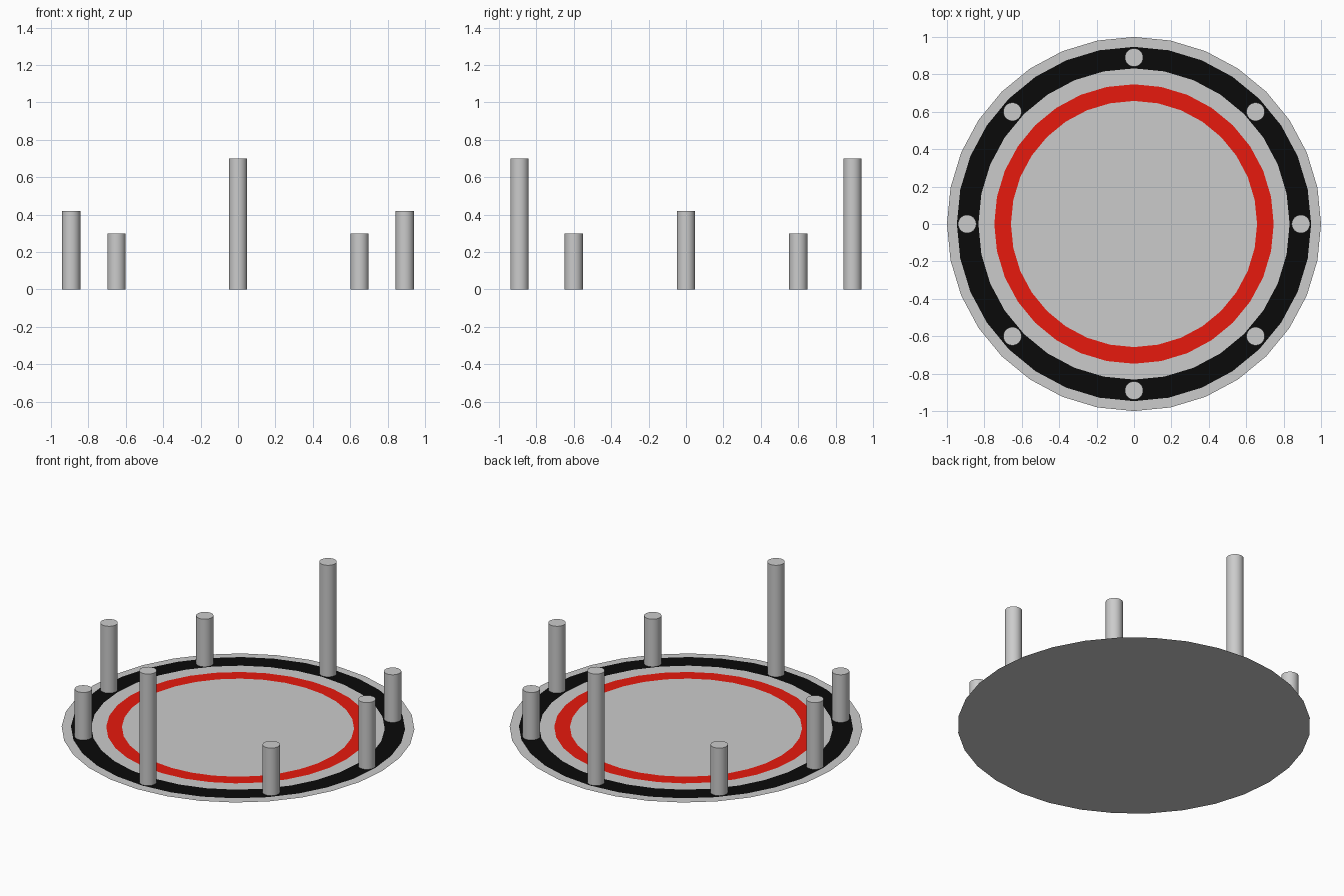
import bpy, bmesh
from math import sin, cos, tau, radians

if "Cube" in bpy.data.objects:
    bpy.data.objects.remove(bpy.data.objects["Cube"])

SIDES = 32


def circle(bm, radius, z):
    return [bm.verts.new((radius * cos(tau * i / SIDES), radius * sin(tau * i / SIDES), z))
            for i in range(SIDES)]


def finish(name, bm, color=None):
    mesh = bpy.data.meshes.new(name)
    bm.to_mesh(mesh)
    bm.free()
    obj = bpy.data.objects.new(name, mesh)
    bpy.context.collection.objects.link(obj)
    if color:
        mat = bpy.data.materials.new(name + "_paint")
        mat.diffuse_color = color
        mat.use_nodes = True
        mat.node_tree.nodes["Principled BSDF"].inputs["Base Color"].default_value = mat.diffuse_color
        mesh.materials.append(mat)
    return obj


def painted_ring(name, inner, outer, color):
    bm = bmesh.new()
    a, b = circle(bm, inner, 0.002), circle(bm, outer, 0.002)
    for i in range(SIDES):
        j = (i + 1) % SIDES
        bm.faces.new((a[i], b[i], b[j], a[j]))
    return finish(name, bm, color)


def post(name, x, y, height, radius=0.049):
    # open at the bottom, where it meets the disc
    bm = bmesh.new()
    a, b = circle(bm, radius, 0), circle(bm, radius, height)
    for i in range(SIDES):
        j = (i + 1) % SIDES
        bm.faces.new((a[i], a[j], b[j], b[i]))
    bm.faces.new(b)
    obj = finish(name, bm)
    obj.location = (x, y, 0)
    bpy.ops.object.select_all(action='DESELECT')
    obj.select_set(True)
    bpy.context.view_layer.objects.active = obj
    bpy.ops.object.shade_smooth_by_angle(angle=radians(30))


# Flat base disc
bm = bmesh.new()
bm.faces.new(circle(bm, 1.0, 0))
finish("base_disc", bm)

# Coloured bands on the disc
painted_ring("black_band", 0.832, 0.947, (0.003, 0.003, 0.003, 1))
painted_ring("red_band", 0.658, 0.747, (0.8, 0.01, 0.004, 1))

# Posts standing on the black band
for s in (-1, 1):
    post("side_post", s * 0.892, 0, 0.42)
    post("tall_post", 0, s * 0.89, 0.70)
    for t in (-1, 1):
        post("short_post", s * 0.65, t * 0.60, 0.30)
